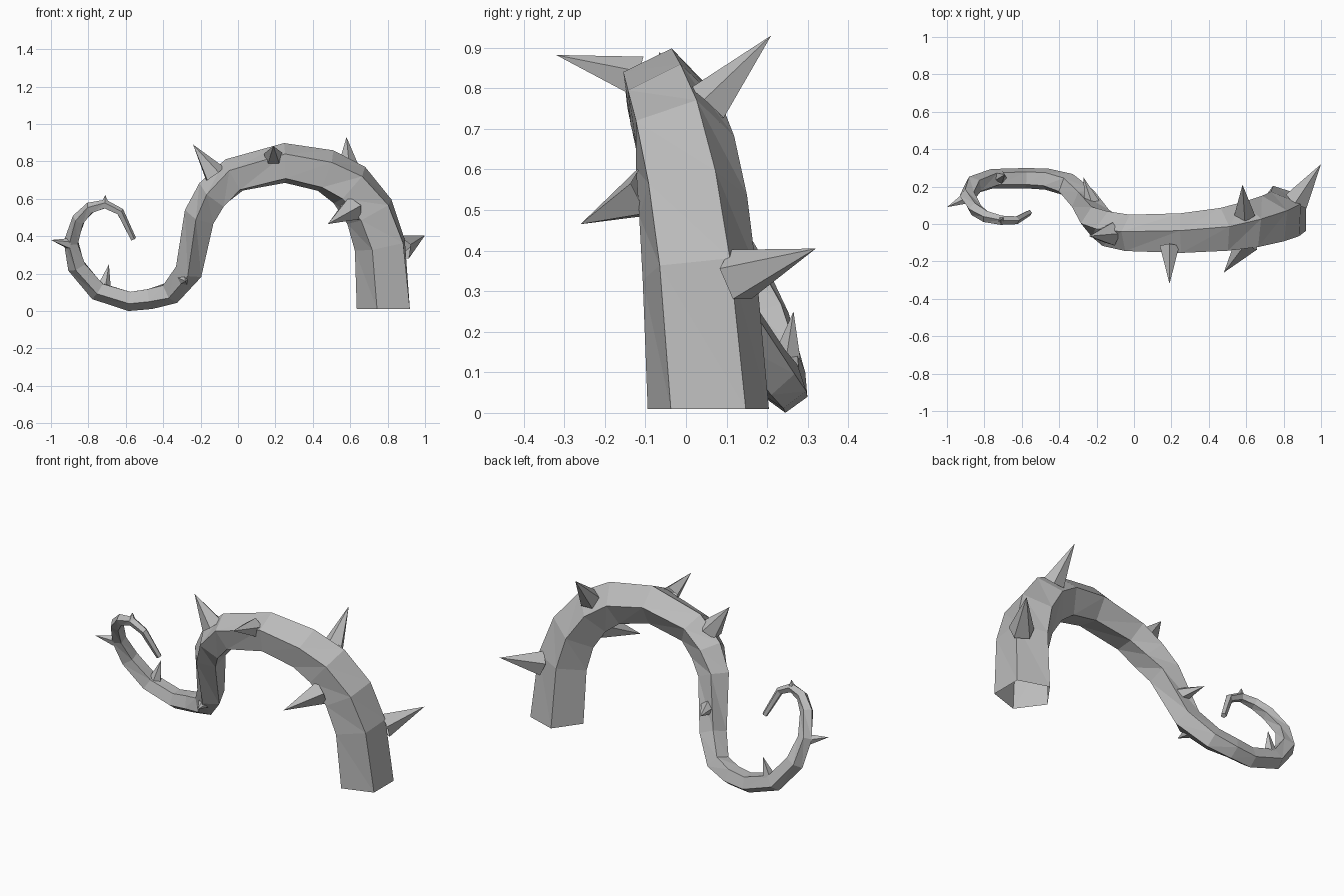
import bpy
import bmesh
from math import cos, sin, pi, radians
from mathutils import Vector

cube = bpy.data.objects.get("Cube")
if cube:
    bpy.data.objects.remove(cube, do_unlink=True)

SIDES = 5

grey = bpy.data.materials.new("plain grey")
grey.use_nodes = True
grey.diffuse_color = (0.5, 0.5, 0.5, 1)
grey.node_tree.nodes["Principled BSDF"].inputs["Base Color"].default_value = grey.diffuse_color


def finish(name, bm):
    bmesh.ops.recalc_face_normals(bm, faces=bm.faces)
    mesh = bpy.data.meshes.new(name)
    bm.to_mesh(mesh)
    bm.free()
    mesh.materials.append(grey)
    obj = bpy.data.objects.new(name, mesh)
    bpy.context.collection.objects.link(obj)


def vine(name, path):
    """Five-sided tube through (x, y, z, radius, roll) stations, open at the foot."""
    bm = bmesh.new()
    points = [Vector(p[:3]) for p in path]
    rings = []
    for i, (x, y, z, radius, roll) in enumerate(path):
        if i == 0:
            tangent = Vector((0, 0, 1))  # flat foot
        else:
            ahead = points[min(i + 1, len(points) - 1)]
            tangent = (points[i] - points[i - 1]).normalized() + (ahead - points[i]).normalized()
            tangent.normalize()
        normal = Vector((0, 1, 0)).cross(tangent).normalized()
        side = tangent.cross(normal)
        ring = []
        for k in range(SIDES):
            a = radians(roll) + 2 * pi * k / SIDES
            ring.append(bm.verts.new(points[i] + radius * (normal * cos(a) + side * sin(a))))
        rings.append(ring)
    for low, high in zip(rings, rings[1:]):
        for k in range(SIDES):
            n = (k + 1) % SIDES
            # slanted split gives the faceted, twisted skin
            bm.faces.new((low[k], low[n], high[k]))
            bm.faces.new((low[n], high[n], high[k]))
    bm.faces.new(rings[-1])
    finish(name, bm)


def thorn(name, base, tip, radius):
    """Pyramid spike from the vine skin to its tip."""
    base, tip = Vector(base), Vector(tip)
    turn = (tip - base).to_track_quat("Z", "Y")
    bm = bmesh.new()
    point = bm.verts.new(tip)
    foot = []
    for k in range(SIDES):
        a = 2 * pi * k / SIDES + pi / 2
        foot.append(bm.verts.new(base + turn @ Vector((radius * cos(a), radius * sin(a), 0))))
    for k in range(SIDES):
        bm.faces.new((foot[k], foot[(k + 1) % SIDES], point))
    finish(name, bm)


# Main vine: foot, arch, drop, then the curl
vine("vine_stem", [
    (0.792, 0.055, 0.01, 0.157, 36),
    (0.77, 0.03, 0.35, 0.148, 32),
    (0.71, 0.01, 0.53, 0.143, 26),
    (0.60, -0.015, 0.67, 0.135, 18),
    (0.47, -0.035, 0.745, 0.123, 10),
    (0.25, -0.055, 0.787, 0.113, 10),
    (-0.02, -0.05, 0.72, 0.103, 5),
    (-0.13, -0.025, 0.62, 0.10, 0),
    (-0.20, 0.015, 0.51, 0.09, -8),
    (-0.262, 0.12, 0.22, 0.077, -24),
    (-0.36, 0.21, 0.10, 0.066, -36),
    (-0.47, 0.24, 0.07, 0.06, -36),
    (-0.58, 0.245, 0.057, 0.057, -36),
    (-0.75, 0.242, 0.11, 0.055, -36),
    (-0.86, 0.205, 0.24, 0.053, -36),
    (-0.89, 0.15, 0.37, 0.042, -36),
    (-0.85, 0.08, 0.49, 0.038, -36),
    (-0.79, 0.04, 0.55, 0.033, -36),
    (-0.71, 0.02, 0.57, 0.026, -36),
    (-0.63, 0.02, 0.53, 0.022, -36),
    (-0.56, 0.06, 0.385, 0.016, -36),
])

# Thorns, from the foot towards the tip
thorn("thorn_foot_back", (0.87, 0.125, 0.335), (1.0, 0.32, 0.405), 0.07)
thorn("thorn_foot_front", (0.61, -0.09, 0.545), (0.48, -0.26, 0.465), 0.07)
thorn("thorn_arch_back", (0.59, 0.055, 0.76), (0.58, 0.21, 0.93), 0.06)
thorn("thorn_arch_front", (0.19, -0.12, 0.825), (0.19, -0.32, 0.882), 0.055)
thorn("thorn_arch_top", (-0.125, -0.055, 0.73), (-0.24, -0.065, 0.89), 0.065)
thorn("thorn_drop_back", (-0.225, 0.11, 0.36), (-0.27, 0.25, 0.37), 0.045)
thorn("thorn_drop_front", (-0.295, 0.12, 0.17), (-0.28, 0.02, 0.16), 0.04)
thorn("thorn_curl_inner", (-0.715, 0.25, 0.14), (-0.69, 0.265, 0.25), 0.035)
thorn("thorn_curl_outer", (-0.905, 0.135, 0.36), (-1.0, 0.09, 0.38), 0.03)
thorn("thorn_curl_top", (-0.71, 0.02, 0.58), (-0.71, 0.025, 0.62), 0.02)
